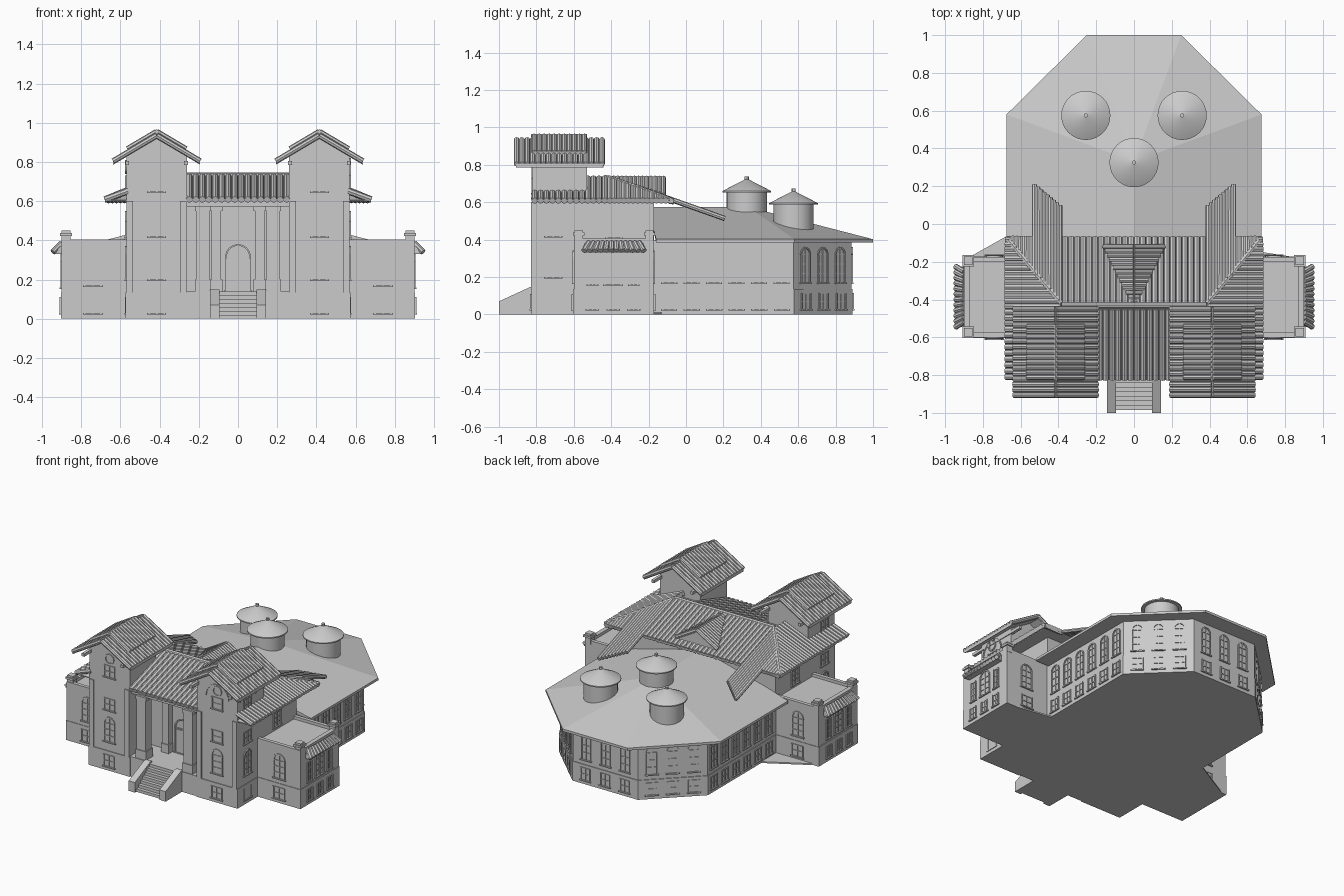
import bpy, bmesh
from math import pi, sin, cos, radians
from mathutils import Vector, Matrix

cube = bpy.data.objects.get("Cube")
if cube:
    bpy.data.objects.remove(cube)

stone = bpy.data.materials.new("grey stone")
stone.use_nodes = True
GREY = (0.6, 0.6, 0.6, 1)
stone.diffuse_color = GREY
stone.node_tree.nodes["Principled BSDF"].inputs["Base Color"].default_value = GREY


def finish(name, bm):
    mesh = bpy.data.meshes.new(name)
    bm.to_mesh(mesh)
    bm.free()
    mesh.materials.append(stone)
    ob = bpy.data.objects.new(name, mesh)
    bpy.context.collection.objects.link(ob)
    return ob


def box(bm, x0, x1, y0, y1, z0, z1, frame=Matrix()):
    mid = Matrix.Translation(((x0 + x1) / 2, (y0 + y1) / 2, (z0 + z1) / 2))
    size = Matrix.Diagonal((abs(x1 - x0), abs(y1 - y0), abs(z1 - z0), 1))
    bmesh.ops.create_cube(bm, size=1, matrix=frame @ mid @ size)


def hull(bm, points):
    verts = [bm.verts.new(p) for p in points]
    bmesh.ops.convex_hull(bm, input=verts)


def prism(bm, outline, z0, z1):
    hull(bm, [(x, y, z) for x, y in outline for z in (z0, z1)])


def cone(bm, x, y, z0, z1, r0, r1, sides=32):
    bmesh.ops.create_cone(bm, cap_ends=True, segments=sides, radius1=r0, radius2=r1,
                          depth=z1 - z0, matrix=Matrix.Translation((x, y, (z0 + z1) / 2)))


def rod(bm, a, b, r):
    d = b - a
    if d.length > 0.01:
        turn = d.to_track_quat('Z', 'Y').to_matrix().to_4x4()
        bmesh.ops.create_cone(bm, cap_ends=True, segments=8, radius1=r, radius2=r, depth=d.length,
                              matrix=Matrix.Translation((a + b) / 2) @ turn)


def tiles(bm, top_a, top_b, eave_a, eave_b, r=0.017):
    """Barrel tiles running from a top edge down to an eave edge."""
    ta, tb, ea, eb = map(Vector, (top_a, top_b, eave_a, eave_b))
    n = max(2, round(max((tb - ta).length, (eb - ea).length) / (r * 1.9)))
    for i in range(n):
        t = (i + 0.5) / n
        rod(bm, ta.lerp(tb, t), ea.lerp(eb, t), r)


def arc(bm, frame, z, r, start, end, n, bar=0.008, proud=0.007):
    for i in range(n):
        a = start + (end - start) * (i + 0.5) / n
        half = r * abs(end - start) / n * 0.55
        f = frame @ Matrix.Translation((r * cos(a), 0, z + r * sin(a))) @ Matrix.Rotation(-a, 4, 'Y')
        box(bm, -bar, 0, -proud, 0.002, -half, half, f)


def window(bm, x, y, angle, w, z0, z1, arched=False, rows=3):
    """Raised frame with glazing bars, facing -y when angle is zero."""
    f = Matrix.Translation((x, y, 0)) @ Matrix.Rotation(radians(angle), 4, 'Z')
    h = w / 2
    top = z1 - h if arched else z1
    for u in (-h, h - 0.008):
        box(bm, u, u + 0.008, -0.007, 0.002, z0, top, f)
    box(bm, -h - 0.006, h + 0.006, -0.01, 0.002, z0 - 0.008, z0, f)
    box(bm, -0.003, 0.003, -0.005, 0.002, z0, z1, f)
    for i in range(1, rows + 1):
        z = z0 + (top - z0) * i / rows
        box(bm, -h, h, -0.005, 0.002, z - 0.005, z, f)
    if arched:
        arc(bm, f, top, h, 0, pi, 8)


SIDES = (-1, 1)

# Main block and entrance terrace
bm = bmesh.new()
box(bm, -0.57, 0.57, -0.6, -0.17, 0, 0.61)
box(bm, -0.27, 0.27, -0.82, -0.58, 0, 0.14)
finish("main_block", bm)

# Ground slabs in the corners behind the wings
bm = bmesh.new()
prism(bm, [(-0.56, 0), (-0.56, -0.18), (-0.88, -0.18)], 0, 0.01)
prism(bm, [(0.56, -0.13), (0.56, -0.18), (0.88, -0.18)], 0, 0.01)
finish("ground_slabs", bm)

# Rear hall with its many-sided roof
wall = [(0.57, -0.18), (0.57, 0.575), (0.25, 0.885), (-0.25, 0.885), (-0.57, 0.575), (-0.57, -0.18)]
eave = [(0.675, -0.16), (0.675, 0.58), (0.25, 1), (-0.25, 1), (-0.675, 0.58), (-0.675, -0.16)]
bm = bmesh.new()
prism(bm, wall, 0, 0.395)
prism(bm, [(x * 1.008, y * 1.006) for x, y in wall], 0, 0.135)
finish("hall_walls", bm)
bm = bmesh.new()
hull(bm, [(x, y, z) for x, y in eave for z in (0.385, 0.402)] + [(0, -0.2, 0.575), (0, 0.33, 0.575)])
finish("hall_roof", bm)

# Roof turrets
for i, (x, y, z) in enumerate([(-0.255, 0.575, 0.59), (0.255, 0.575, 0.59), (0, 0.325, 0.655)]):
    bm = bmesh.new()
    cone(bm, x, y, z - 0.17, z, 0.108, 0.108)
    cone(bm, x, y, z - 0.003, z + 0.005, 0.13, 0.13)
    cone(bm, x, y, z + 0.005, z + 0.068, 0.13, 0.008)
    cone(bm, x, y, z + 0.06, z + 0.082, 0.011, 0.011, 12)
    ob = finish(f"roof_turret_{i + 1}", bm)
    with bpy.context.temp_override(object=ob, active_object=ob, selected_objects=[ob],
                                   selected_editable_objects=[ob]):
        bpy.ops.object.shade_smooth_by_angle()

# Front towers with two-layer tiled gables
for s in SIDES:
    side = "left" if s > 0 else "right"
    c = s * 0.415
    bm = bmesh.new()
    box(bm, c - 0.155, c + 0.155, -0.82, -0.53, 0, 0.8)
    box(bm, c - 0.16, c + 0.16, -0.826, -0.53, 0, 0.135)
    hull(bm, [(c + u, y, z) for y in (-0.82, -0.53)
              for u, z in ((-0.155, 0.8), (0.155, 0.8), (-0.155, 0.83), (0.155, 0.83), (0, 0.93))])
    for u in (-0.155, 0.12):
        box(bm, c + u, c + u + 0.035, -0.828, -0.8, 0.135, 0.6)
    for u in (-0.16, 0.14):
        box(bm, c + u, c + u + 0.02, -0.9, -0.44, 0.785, 0.805)
    finish(side + "_tower", bm)
    bm = bmesh.new()
    for d in SIDES:
        for y0, y1, w, lift, r in ((-0.92, -0.435, 0.222, 0, 0.015), (-0.825, -0.53, 0.15, 0.02, 0.014)):
            peak, low = 0.935 + lift, 0.935 + lift - w * 0.59
            tiles(bm, (c, y0, peak), (c, y1, peak), (c + d * w, y0, low), (c + d * w, y1, low), r)
            hull(bm, [(c + u * d, y, z + h) for y in (y0 + 0.01, y1 - 0.01)
                      for u, z in ((0, peak), (w, low)) for h in (-0.018, 0.004)])
    rod(bm, Vector((c, -0.83, 0.957)), Vector((c, -0.53, 0.957)), 0.009)
    finish(side + "_tower_roof", bm)

# Main tiled roof
bm = bmesh.new()
hull(bm, [(s * x, y, z) for s in SIDES for x, y, z in
          ((0.66, -0.82, 0.6), (0.66, -0.07, 0.6), (0.66, -0.82, 0.607), (0.66, -0.07, 0.607), (0.38, -0.43, 0.728))])
hull(bm, [(0, -0.42, 0.735), (0, -0.115, 0.73), (-0.155, -0.115, 0.625), (0.155, -0.115, 0.625), (0, -0.115, 0.6)])
finish("main_roof_base", bm)
bm = bmesh.new()
tiles(bm, (-0.265, -0.45, 0.725), (0.265, -0.45, 0.725), (-0.265, -0.825, 0.608), (0.265, -0.825, 0.608))
tiles(bm, (-0.38, -0.42, 0.725), (0.38, -0.42, 0.725), (-0.38, -0.07, 0.605), (0.38, -0.07, 0.605))
rod(bm, Vector((-0.385, -0.43, 0.728)), Vector((0.385, -0.43, 0.728)), 0.018)
for s in SIDES:
    # Long tiles overhanging the hall, then the short ones along the hip
    tiles(bm, (s * 0.385, -0.415, 0.73), (s * 0.535, -0.24, 0.672), (s * 0.385, 0.09, 0.555), (s * 0.535, 0.215, 0.51), 0.014)
    tiles(bm, (s * 0.53, -0.24, 0.665), (s * 0.67, -0.08, 0.605), (s * 0.53, -0.07, 0.605), (s * 0.67, -0.065, 0.605))
    # Side slope and the skirt beside the tower
    tiles(bm, (s * 0.385, -0.42, 0.728), (s * 0.67, -0.07, 0.608), (s * 0.68, -0.42, 0.608), (s * 0.68, -0.07, 0.608))
    tiles(bm, (s * 0.385, -0.54, 0.728), (s * 0.385, -0.42, 0.728), (s * 0.68, -0.54, 0.608), (s * 0.68, -0.42, 0.608))
    tiles(bm, (s * 0.56, -0.825, 0.652), (s * 0.56, -0.54, 0.652), (s * 0.68, -0.825, 0.608), (s * 0.68, -0.54, 0.608))
    rod(bm, Vector((s * 0.385, -0.42, 0.73)), Vector((s * 0.67, -0.08, 0.61)), 0.016)
    # Small rear gable
    tiles(bm, (0, -0.42, 0.73), (0, -0.11, 0.73), (s * 0.01, -0.42, 0.73), (s * 0.165, -0.11, 0.635), 0.014)
finish("main_roof_tiles", bm)

# Portico columns, doorway and steps
bm = bmesh.new()
box(bm, -0.26, 0.26, -0.8, -0.74, 0.57, 0.605)
for s in SIDES:
    for x, w, y in ((0.18, 0.034, -0.775), (0.11, 0.024, -0.62)):
        box(bm, s * x - w, s * x + w, y - w, y + w, 0.14, 0.57)
        box(bm, s * x - w - 0.006, s * x + w + 0.006, y - w - 0.006, y + w + 0.006, 0.14, 0.2)
        box(bm, s * x - w - 0.006, s * x + w + 0.006, y - w - 0.006, y + w + 0.006, 0.55, 0.575)
finish("portico_columns", bm)
bm = bmesh.new()
window(bm, 0, -0.602, 0, 0.13, 0.145, 0.38, True, 1)
box(bm, -0.055, 0.055, -0.606, -0.59, 0.14, 0.305)
finish("front_door", bm)
bm = bmesh.new()
for i in range(7):
    box(bm, -0.1, 0.1, -0.985 + i * 0.024, -0.81, 0, 0.02 * (i + 1))
for s in SIDES:
    hull(bm, [(s * x, y, z) for x in (0.095, 0.142) for y, z in
              ((-1, 0), (-1, 0.07), (-0.965, 0.07), (-0.83, 0.148), (-0.81, 0.148), (-0.81, 0))])
finish("front_steps", bm)

# Side wings with parapet, corner posts and tiled awning
for s in SIDES:
    side = "left" if s > 0 else "right"
    bm = bmesh.new()
    box(bm, s * 0.56, s * 0.9, -0.6, -0.175, 0, 0.385)
    box(bm, s * 0.56, s * 0.904, -0.604, -0.171, 0, 0.135)
    box(bm, s * 0.87, s * 0.9, -0.6, -0.175, 0.38, 0.405)
    for y in (-0.6, -0.2):
        box(bm, s * 0.57, s * 0.9, y, y + 0.025, 0.38, 0.405)
    for y in (-0.573, -0.195):
        x = s * 0.878
        box(bm, x - 0.022, x + 0.022, y - 0.022, y + 0.022, 0.38, 0.45)
        box(bm, x - 0.03, x + 0.03, y - 0.03, y + 0.03, 0.423, 0.437)
    finish(side + "_wing", bm)
    bm = bmesh.new()
    tiles(bm, (s * 0.9, -0.53, 0.385), (s * 0.9, -0.24, 0.385), (s * 0.945, -0.56, 0.34), (s * 0.945, -0.21, 0.34), 0.015)
    hull(bm, [(s * 0.89, y, z) for y in (-0.54, -0.23) for z in (0.33, 0.39)]
         + [(s * 0.94, y, 0.33) for y in (-0.55, -0.22)])
    finish(side + "_wing_awning", bm)

# Windows of the hall
bm = bmesh.new()
spots = [(x, 0.885, 180) for x in (-0.15, 0, 0.15)]
for s in SIDES:
    spots += [(s * 0.57, -0.09 + i * 0.12, s * 90) for i in range(6)]
    spots += [(s * (0.57 - 0.32 * t), 0.575 + 0.31 * t, s * 136) for t in (0.2, 0.5, 0.8)]
for x, y, a in spots:
    window(bm, x, y, a, 0.075, 0.17, 0.36, True)
    window(bm, x * 1.008, y * 1.006, a, 0.075, 0.03, 0.115, False, 2)
finish("hall_windows", bm)

# Windows of the towers, upper side walls and wings
bm = bmesh.new()
for s in SIDES:
    for x, y, a in ((s * 0.415, -0.82, 0), (s * 0.57, -0.71, s * 90)):
        window(bm, x, y, a, 0.085, 0.2, 0.37, True)
        window(bm, x, y, a, 0.085, 0.42, 0.5, False, 2)
        window(bm, x, y, a, 0.085, 0.65, 0.73, False, 2)
        window(bm, x, y - 0.006 * (a == 0), a, 0.085, 0.03, 0.11, False, 2)
        f = Matrix.Translation((x, y, 0)) @ Matrix.Rotation(radians(a), 4, 'Z')
        arc(bm, f, 0.775, 0.035, 0, 2 * pi, 16)
        if s > 0:
            arc(bm, f, 0.73, 0.09, 0, pi, 12)
    window(bm, s * 0.57, -0.385, s * 90, 0.085, 0.41, 0.55, True)
    for y, w, up in ((-0.5, 0.05, False), (-0.39, 0.095, True), (-0.28, 0.05, False)):
        window(bm, s * 0.9, y, s * 90, w, 0.16, 0.33 if up else 0.295, up)
        window(bm, s * 0.904, y, s * 90, 0.06, 0.03, 0.11, False, 2)
    for y, a in ((-0.6, 0), (-0.175, 180)):
        window(bm, s * 0.74, y, a, 0.09, 0.17, 0.34, True)
        window(bm, s * 0.74, y + (0.004 if a else -0.004), a, 0.09, 0.03, 0.11, False, 2)
finish("front_windows", bm)
